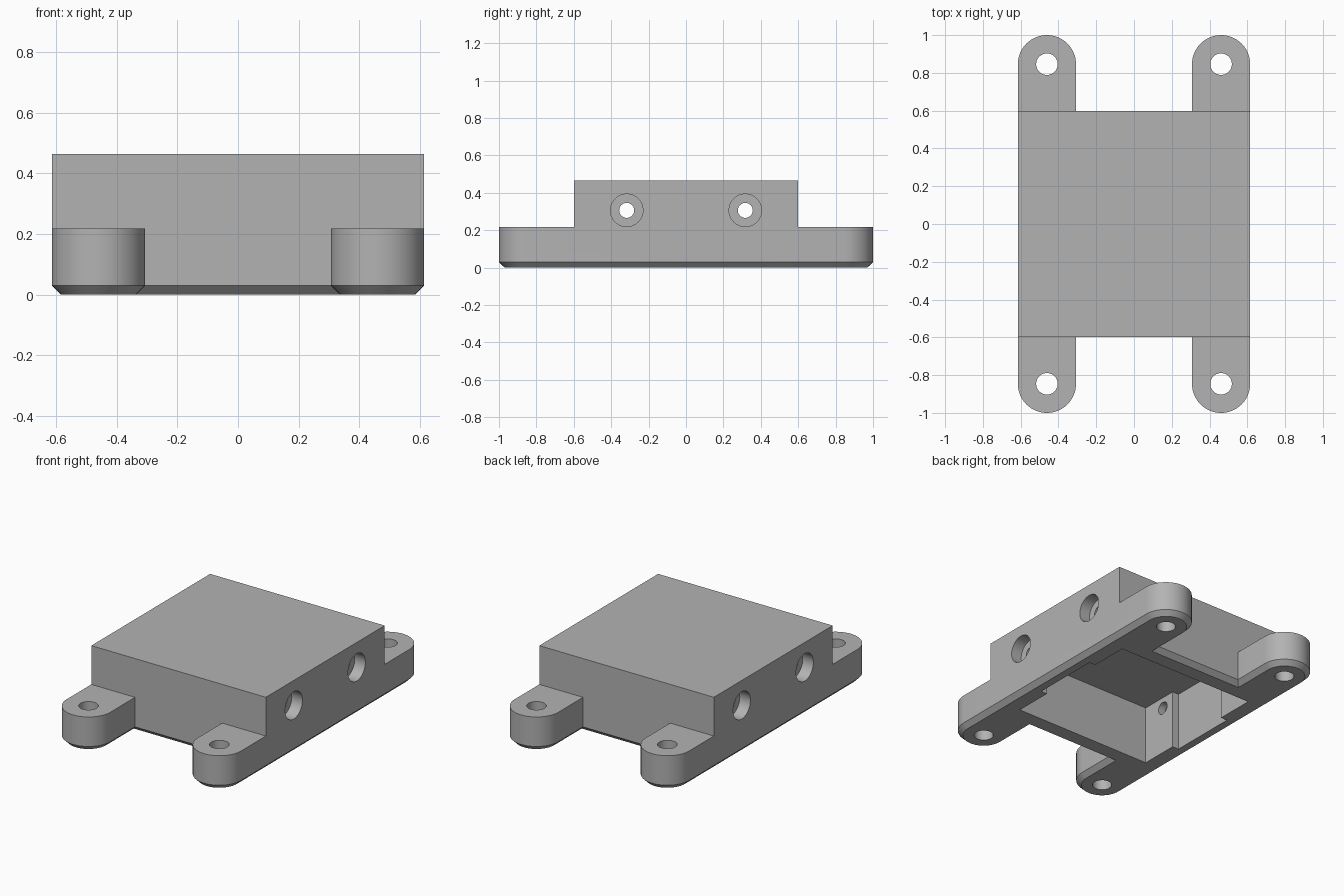
import bpy, bmesh, math
from mathutils import Matrix, Vector

cube = bpy.data.objects.get("Cube")
if cube:
    bpy.data.objects.remove(cube, do_unlink=True)

# Overall dimensions
HALF_X, HALF_Y, TOP = 0.615, 0.598, 0.465
TAB_X, TAB_Y, TAB_R, TAB_TOP = 0.461, 0.846, 0.154, 0.218
CHAMFER = 0.03

grey = bpy.data.materials.new("plain_grey")
grey.use_nodes = True
colour = (0.45, 0.45, 0.45, 1)
grey.diffuse_color = colour
grey.node_tree.nodes["Principled BSDF"].inputs["Base Color"].default_value = colour


def make_object(name, bm):
    bmesh.ops.recalc_face_normals(bm, faces=bm.faces)
    mesh = bpy.data.meshes.new(name)
    bm.to_mesh(mesh)
    bm.free()
    mesh.materials.append(grey)
    obj = bpy.data.objects.new(name, mesh)
    bpy.context.collection.objects.link(obj)
    return obj


def extrude_outline(name, points, height):
    """Prism standing on z = 0."""
    bm = bmesh.new()
    face = bm.faces.new([bm.verts.new((x, y, 0)) for x, y in points])
    grown = bmesh.ops.extrude_face_region(bm, geom=[face])
    bmesh.ops.translate(bm, vec=(0, 0, height),
                        verts=[v for v in grown["geom"] if isinstance(v, bmesh.types.BMVert)])
    return make_object(name, bm)


def box(name, low, high):
    low, high = Vector(low), Vector(high)
    bm = bmesh.new()
    bmesh.ops.create_cube(bm, size=1)
    bmesh.ops.scale(bm, vec=high - low, verts=bm.verts)
    bmesh.ops.translate(bm, vec=(low + high) / 2, verts=bm.verts)
    return make_object(name, bm)


def cylinder(name, centre, radius, depth, along_x=False):
    bm = bmesh.new()
    turn = Matrix.Rotation(math.pi / 2, 4, 'Y') if along_x else Matrix()
    bmesh.ops.create_cone(bm, cap_ends=True, segments=48, radius1=radius, radius2=radius,
                          depth=depth, matrix=Matrix.Translation(centre) @ turn)
    return make_object(name, bm)


def apply_modifiers(obj):
    graph = bpy.context.evaluated_depsgraph_get()
    mesh = bpy.data.meshes.new_from_object(obj.evaluated_get(graph))
    obj.modifiers.clear()
    obj.data = mesh


def combine(obj, other, operation):
    mod = obj.modifiers.new(operation, 'BOOLEAN')
    mod.operation, mod.object, mod.solver = operation, other, 'EXACT'
    apply_modifiers(obj)
    bpy.data.objects.remove(other, do_unlink=True)


# Base outline: a rectangle with a round-ended tab at each corner
def tab_outline(sx, sy):
    pts = [(sx * (TAB_X - TAB_R), sy * HALF_Y)]
    for i in range(33):
        a = math.pi * (1 - i / 32)
        pts.append((sx * (TAB_X + TAB_R * math.cos(a)), sy * (TAB_Y + TAB_R * math.sin(a))))
    return pts


outline = []
for sx, sy in ((1, 1), (1, -1), (-1, -1), (-1, 1)):
    tab = tab_outline(sx, sy)
    outline += tab if sx == sy else tab[::-1]
base = extrude_outline("mounting_block", outline, TAB_TOP)

# Chamfer around the lower edge
bm = bmesh.new()
bm.from_mesh(base.data)
rim = [e for e in bm.edges if all(v.co.z < 0.001 for v in e.verts)]
bmesh.ops.bevel(bm, geom=rim, offset=CHAMFER, offset_type='OFFSET',
                segments=1, affect='EDGES', clamp_overlap=False)
bm.to_mesh(base.data)
bm.free()

# Raised housing
combine(base, box("housing", (-HALF_X, -HALF_Y, 0.1), (HALF_X, HALF_Y, TOP)), 'UNION')

# Pocket underneath, widened between the corner bosses
combine(base, box("pocket", (-0.49, -0.475, -0.1), (0.49, 0.475, 0.377)), 'DIFFERENCE')
combine(base, box("wide_pocket", (-0.535, -0.225, -0.1), (0.535, 0.225, 0.377)), 'DIFFERENCE')

# Tab holes, and counterbored screw holes through the side walls
for sx in (-1, 1):
    for sy in (-1, 1):
        combine(base, cylinder("tab_hole", (sx * TAB_X, sy * TAB_Y, 0.1), 0.057, 0.6), 'DIFFERENCE')
        y = sy * 0.317
        combine(base, cylinder("counterbore", (sx * HALF_X, y, 0.306), 0.087, 0.15, True), 'DIFFERENCE')
        combine(base, cylinder("screw_hole", (sx * 0.55, y, 0.306), 0.04, 0.3, True), 'DIFFERENCE')

# Smooth the round walls, keep the corners sharp
bpy.ops.object.select_all(action='DESELECT')
base.select_set(True)
bpy.context.view_layer.objects.active = base
bpy.ops.object.shade_smooth_by_angle(angle=math.radians(30))
